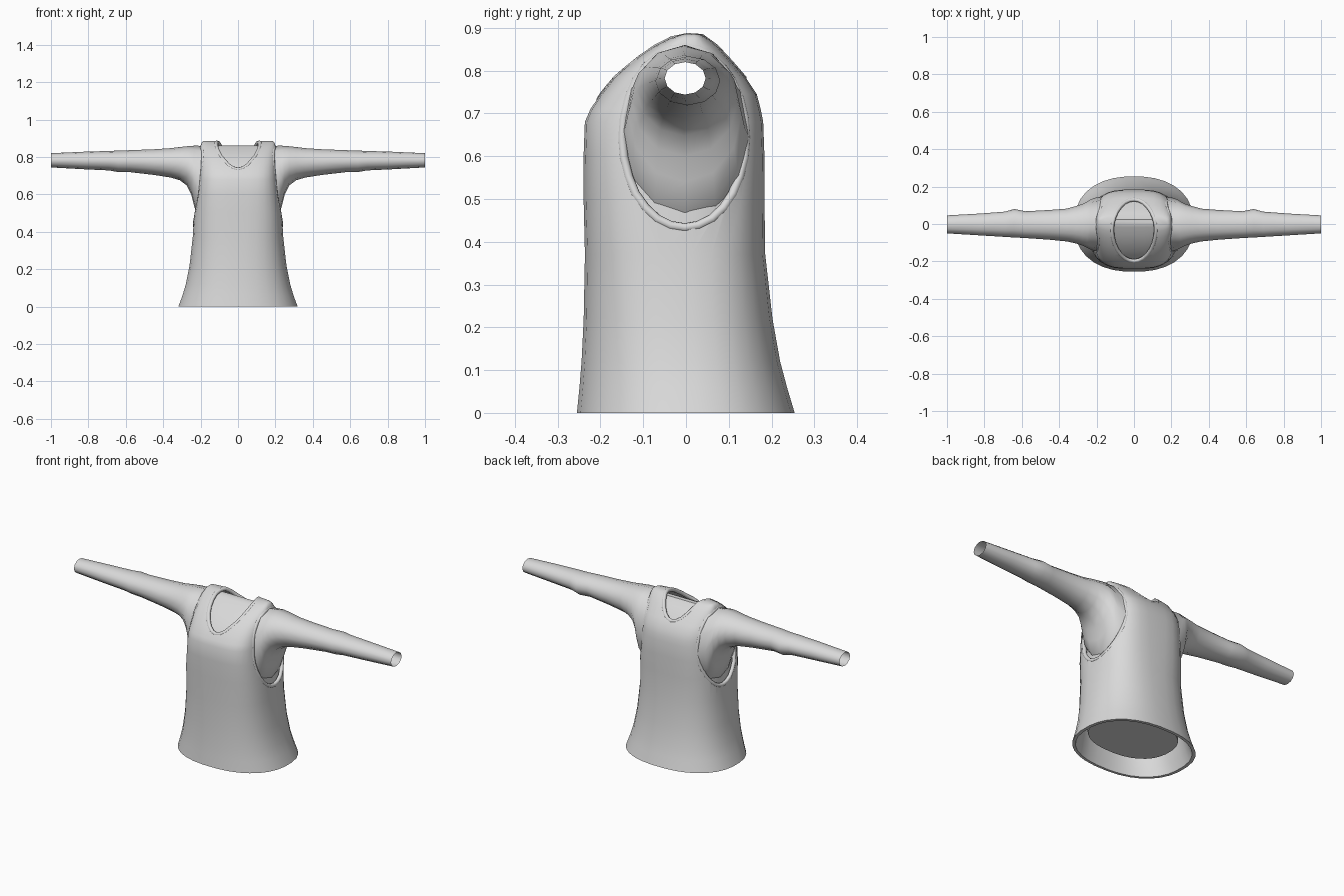
import bpy, bmesh, math
from mathutils import Vector
from mathutils.bvhtree import BVHTree

if "Cube" in bpy.data.objects:
    bpy.data.objects.remove(bpy.data.objects["Cube"])

cloth = bpy.data.materials.new("light_grey_cloth")
cloth.diffuse_color = (0.7, 0.7, 0.7, 1)
cloth.use_nodes = True
cloth.node_tree.nodes["Principled BSDF"].inputs["Base Color"].default_value = cloth.diffuse_color


def loft(name, rings, cap_start=True, cap_end=True):
    """Skin a list of equal-length point rings into an object."""
    bm = bmesh.new()
    loops = [[bm.verts.new(p) for p in r] for r in rings]
    n = len(loops[0])
    for a, b in zip(loops, loops[1:]):
        for i in range(n):
            j = (i + 1) % n
            bm.faces.new((a[i], a[j], b[j], b[i]))
    if cap_start:
        bm.faces.new(loops[0][::-1])
    if cap_end:
        bm.faces.new(loops[-1])
    bmesh.ops.recalc_face_normals(bm, faces=bm.faces)
    me = bpy.data.meshes.new(name)
    bm.to_mesh(me)
    bm.free()
    me.materials.append(cloth)
    ob = bpy.data.objects.new(name, me)
    bpy.context.collection.objects.link(ob)
    return ob


def activate(ob):
    bpy.ops.object.select_all(action='DESELECT')
    ob.select_set(True)
    bpy.context.view_layer.objects.active = ob


def smooth(ob, angle=40):
    activate(ob)
    bpy.ops.object.shade_smooth_by_angle(angle=math.radians(angle))


def body_ring(z, a, yf, yb, n, inset=0.0, seg=32):
    """Rounded-box cross-section, boxier for larger n."""
    a, yf, yb = a - inset, yf + inset, yb - inset
    c, h = (yf + yb) / 2, (yb - yf) / 2
    pts = []
    for i in range(seg):
        t = 2 * math.pi * (i + 0.5) / seg
        x, y = math.cos(t), math.sin(t)
        pts.append((a * math.copysign(abs(x) ** (2 / n), x),
                    c + h * math.copysign(abs(y) ** (2 / n), y), z))
    return pts


def cut(ob, cutter):
    activate(ob)
    m = ob.modifiers.new("cut", 'BOOLEAN')
    m.operation = 'DIFFERENCE'
    m.solver = 'EXACT'
    m.object = cutter
    bpy.ops.object.modifier_apply(modifier=m.name)
    bpy.data.objects.remove(cutter, do_unlink=True)


# Body sections: height, half width, front y, back y, boxiness
BODY = [(0.0, 0.32, -0.256, 0.255, 2.3), (0.06, 0.298, -0.25, 0.237, 2.35),
        (0.12, 0.28, -0.245, 0.221, 2.4), (0.22, 0.26, -0.24, 0.203, 2.5),
        (0.37, 0.243, -0.237, 0.186, 2.7), (0.5, 0.235, -0.24, 0.184, 3.0),
        (0.6, 0.221, -0.24, 0.184, 3.3), (0.68, 0.212, -0.237, 0.181, 3.5),
        (0.71, 0.21, -0.224, 0.175, 3.5), (0.745, 0.208, -0.2, 0.166, 3.6),
        (0.785, 0.206, -0.168, 0.139, 3.7), (0.825, 0.204, -0.122, 0.105, 3.8),
        (0.855, 0.201, -0.08, 0.078, 3.8), (0.876, 0.196, -0.04, 0.052, 3.8),
        (0.885, 0.185, -0.012, 0.036, 3.8)]

# Sleeveless outer vest, hollowed
vest = loft("vest", [body_ring(*s) for s in BODY])
bm = bmesh.new()
bm.from_mesh(vest.data)
surface = BVHTree.FromBMesh(bm)
bm.free()
cut(vest, loft("hollow", [body_ring(z - 0.012, a, f, b, n, 0.013)
                          for z, a, f, b, n in BODY]))


def oval(cu, cv, ru, rv, seg=28):
    return [(cu + ru * math.cos(2 * math.pi * i / seg),
             cv + rv * math.sin(2 * math.pi * i / seg)) for i in range(seg)]


ARM = (-0.003, 0.645, 0.149, 0.212)
NECK = (0.0, -0.034, 0.118, 0.171)


def rim(name, points, r=0.011):
    """Rounded binding following an opening."""
    cu = bpy.data.curves.new(name, 'CURVE')
    cu.dimensions = '3D'
    cu.bevel_depth = r
    cu.bevel_resolution = 2
    sp = cu.splines.new('POLY')
    sp.points.add(len(points) - 1)
    for p, co in zip(sp.points, points):
        p.co = (*co, 1)
    sp.use_cyclic_u = True
    cu.materials.append(cloth)
    ob = bpy.data.objects.new(name, cu)
    bpy.context.collection.objects.link(ob)
    activate(ob)
    bpy.ops.object.convert(target='MESH')
    smooth(bpy.context.view_layer.objects.active, 60)


def project(origin, direction, depth=0.008):
    hit = surface.ray_cast(Vector(origin), Vector(direction))
    return hit[0] - hit[1] * depth if hit[0] else None


# Armholes and their bindings
for side, s in (("right", 1), ("left", -1)):
    cut(vest, loft("arm_cutter", [[(s * x, y, z) for y, z in oval(*ARM)]
                                  for x in (0.12, 0.5)]))
    pts = [project((s * 0.6, y, z), (-s, 0, 0)) for y, z in oval(*ARM)]
    rim(side + "_armhole_binding", [p for p in pts if p])

# Neck opening and its binding
cut(vest, loft("neck_cutter", [[(x, y, z) for x, y in oval(*NECK)]
                               for z in (0.6, 1.0)]))
pts = [project((x, y, 1.2), (0, 0, -1)) for x, y in oval(*NECK)]
rim("neck_binding", [p for p in pts if p])
smooth(vest)

# Shirt body under the vest, closed at neck and waist
rings = [body_ring(0.07, 0.235, -0.19, 0.175, 2.3)]
rings += [body_ring(z - 0.024, a, f, b, n, 0.022 if z < 0.88 else 0.012)
          for z, a, f, b, n in BODY if z > 0.2]
shirt = loft("shirt_body", rings)
# Open the shirt sides where the sleeves join
bm = bmesh.new()
bm.from_mesh(shirt.data)
side_faces = []
for f in bm.faces:
    c = f.calc_center_median()
    if abs(f.normal.x) > 0.7 and 0.55 < c.z < 0.84 and abs(c.y) < 0.13:
        side_faces.append(f)
bmesh.ops.delete(bm, geom=side_faces, context='FACES')
bm.to_mesh(shirt.data)
bm.free()
smooth(shirt)

# Sleeve sections: x, bottom z, top z, front y, back y
SLEEVE = [(0.175, 0.43, 0.858, -0.152, 0.147), (0.215, 0.47, 0.86, -0.143, 0.138),
          (0.235, 0.54, 0.86, -0.135, 0.13), (0.25, 0.6, 0.859, -0.127, 0.12),
          (0.275, 0.648, 0.857, -0.115, 0.107), (0.31, 0.675, 0.853, -0.104, 0.096),
          (0.36, 0.69, 0.847, -0.093, 0.082), (0.45, 0.704, 0.841, -0.084, 0.075),
          (0.58, 0.719, 0.836, -0.075, 0.068), (0.64, 0.719, 0.834, -0.072, 0.08),
          (0.69, 0.728, 0.832, -0.069, 0.066), (0.82, 0.734, 0.828, -0.061, 0.056),
          (1.0, 0.744, 0.82, -0.05, 0.046)]
for side, s in (("right", 1), ("left", -1)):
    rings = [[(s * x, y, z) for y, z in
              oval((f + b) / 2, (lo + hi) / 2, (b - f) / 2, (hi - lo) / 2, 12)]
             for x, lo, hi, f, b in SLEEVE]
    smooth(loft(side + "_sleeve", rings, False, False), 60)
